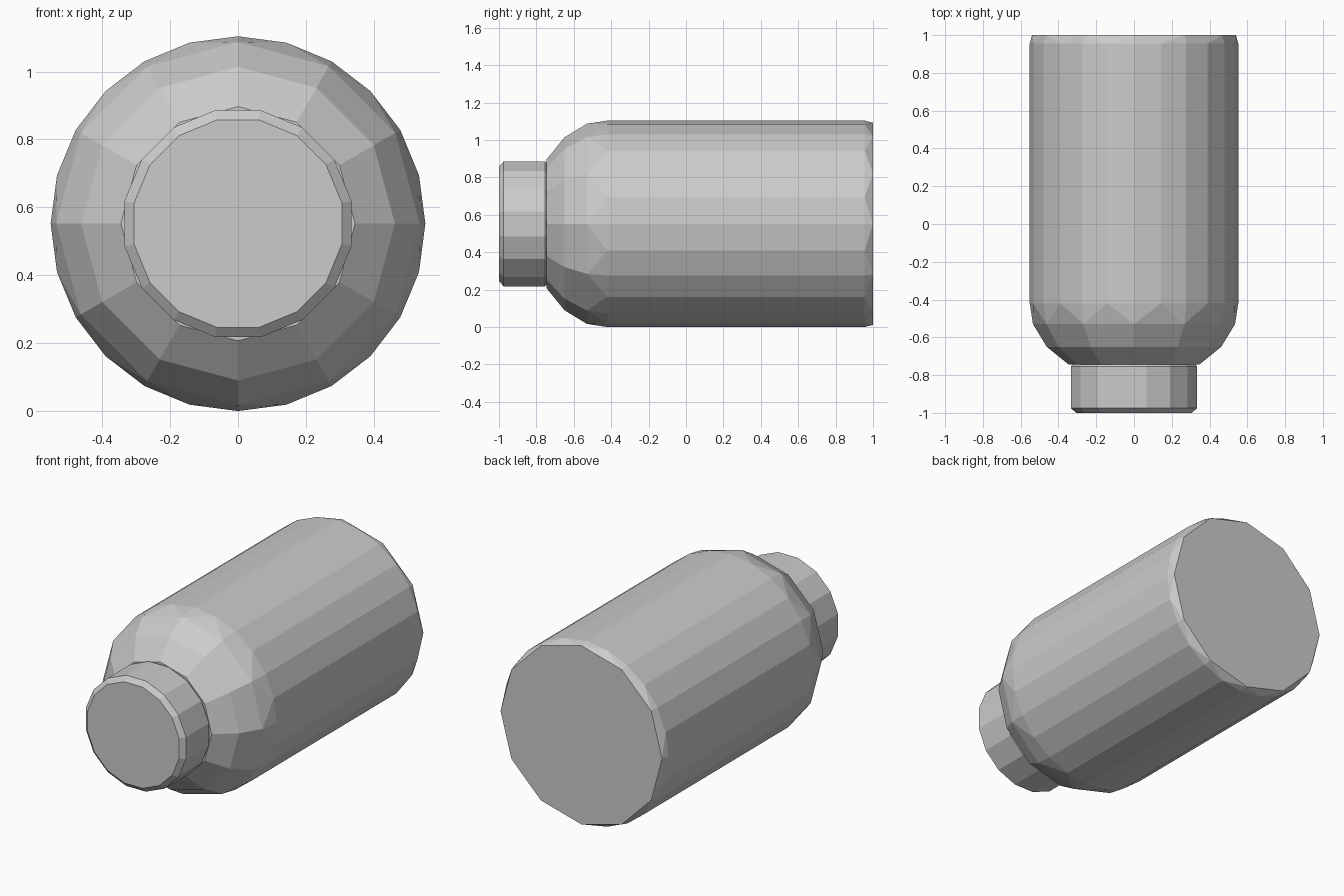
import bpy, bmesh
from math import sin, cos, pi

if "Cube" in bpy.data.objects:
    bpy.data.objects.remove(bpy.data.objects["Cube"])

CENTRE_Z = 0.552


def stitch(bm, a, b):
    """Join two rings; the side counts are equal or differ by a factor of two."""
    if len(a) < len(b):
        a, b = b, a
    n, m = len(a), len(b)
    if n == m:
        for i in range(n):
            j = (i + 1) % n
            bm.faces.new((a[i], a[j], b[j], b[i]))
        return
    for i in range(m):
        a0, a1, a2 = a[2 * i], a[2 * i + 1], a[(2 * i + 2) % n]
        b0, b1 = b[i], b[(i + 1) % m]
        bm.faces.new((a0, a1, b0))
        bm.faces.new((a1, b1, b0))
        bm.faces.new((a1, a2, b1))


def turned(name, profile, offset=0.0):
    """Faceted solid along y from (y, radius, sides) rings, closed at both ends."""
    bm = bmesh.new()
    rings = []
    for y, r, n in profile:
        rings.append([bm.verts.new((r * sin(offset + 2 * pi * i / n), y,
                                    CENTRE_Z + r * cos(offset + 2 * pi * i / n)))
                      for i in range(n)])
    for a, b in zip(rings, rings[1:]):
        stitch(bm, a, b)
    bm.faces.new(rings[0])
    bm.faces.new(rings[-1])
    bmesh.ops.recalc_face_normals(bm, faces=bm.faces)
    mesh = bpy.data.meshes.new(name)
    bm.to_mesh(mesh)
    bm.free()
    obj = bpy.data.objects.new(name, mesh)
    bpy.context.collection.objects.link(obj)
    return obj


# Bottle body: coarse faceted shoulder, 24-sided wall, coarse base rim
turned("bottle_body", [
    (-0.745, 0.345, 12),
    (-0.65, 0.462, 12),
    (-0.53, 0.535, 12),
    (-0.42, 0.552, 24),
    (0.955, 0.552, 24),
    (1.0, 0.54, 12),
])

# Screw cap with small bevels, turned half a step so flats face up and sideways
turned("cap", [
    (-1.0, 0.312, 16),
    (-0.975, 0.341, 16),
    (-0.755, 0.341, 16),
    (-0.742, 0.33, 16),
], pi / 16)
